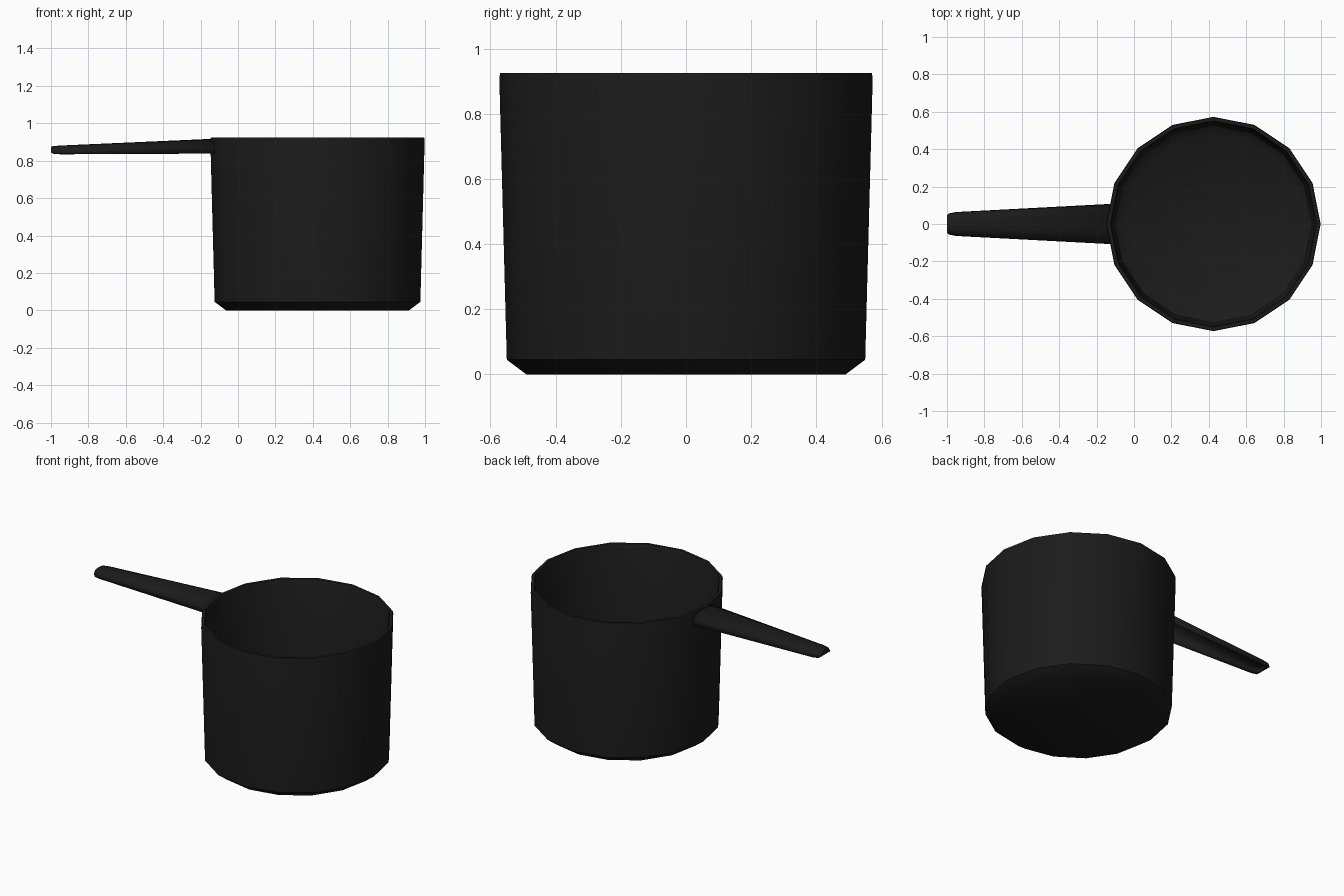
import bpy, bmesh, math

if "Cube" in bpy.data.objects:
    bpy.data.objects.remove(bpy.data.objects["Cube"])

black = bpy.data.materials.new("black_plastic")
black.diffuse_color = (0.011, 0.011, 0.011, 1)
black.use_nodes = True
black.node_tree.nodes["Principled BSDF"].inputs["Base Color"].default_value = black.diffuse_color


def finish(name, bm, angle):
    mesh = bpy.data.meshes.new(name)
    bm.to_mesh(mesh)
    bm.free()
    ob = bpy.data.objects.new(name, mesh)
    bpy.context.collection.objects.link(ob)
    mesh.materials.append(black)
    bpy.ops.object.select_all(action='DESELECT')
    ob.select_set(True)
    bpy.context.view_layer.objects.active = ob
    bpy.ops.object.shade_smooth_by_angle(angle=math.radians(angle))
    return ob


# Cup: 16-sided lathe, outside then rim then inside
SIDES, CX = 16, 0.425
profile = [(0.49, 0), (0.55, 0.045), (0.573, 0.91), (0.57, 0.925),
           (0.552, 0.925), (0.546, 0.91), (0.527, 0.06), (0.48, 0.025)]
bm = bmesh.new()
rings = []
for r, z in profile:
    rings.append([bm.verts.new((CX + r * math.cos(math.tau * i / SIDES),
                                r * math.sin(math.tau * i / SIDES), z))
                  for i in range(SIDES)])
for a, b in zip(rings, rings[1:]):
    for i in range(SIDES):
        j = (i + 1) % SIDES
        bm.faces.new((a[i], a[j], b[j], b[i]))
bm.faces.new(rings[0])
bm.faces.new(rings[-1])
bmesh.ops.recalc_face_normals(bm, faces=bm.faces)
finish("cup", bm, 40)

# Handle: tapered arched channel, open underneath; stations are x, half width, bottom z, top z
stations = [(-1.0, 0.046, 0.845, 0.873), (-0.99, 0.056, 0.838, 0.878),
            (-0.95, 0.064, 0.836, 0.881), (-0.135, 0.108, 0.84, 0.917)]
arch = [(-1, 0), (-0.96, 0.4), (-0.8, 0.78), (-0.45, 0.97), (0, 1),
        (0.45, 0.97), (0.8, 0.78), (0.96, 0.4), (1, 0)]
bm = bmesh.new()
rings = []
for k, (x, w, z0, z1) in enumerate(stations):
    # the last section follows the cup's curved wall
    bend = 0.2 if k == len(stations) - 1 else 0.0
    rings.append([bm.verts.new((x + bend * abs(u * w), u * w, z0 + v * (z1 - z0)))
                  for u, v in arch])
for a, b in zip(rings, rings[1:]):
    for i in range(len(arch) - 1):
        bm.faces.new((a[i], b[i], b[i + 1], a[i + 1]))
bm.faces.new(rings[0])
bm.normal_update()
handle = finish("handle", bm, 50)
shell = handle.modifiers.new("wall", 'SOLIDIFY')
shell.thickness = 0.014
shell.offset = -1
